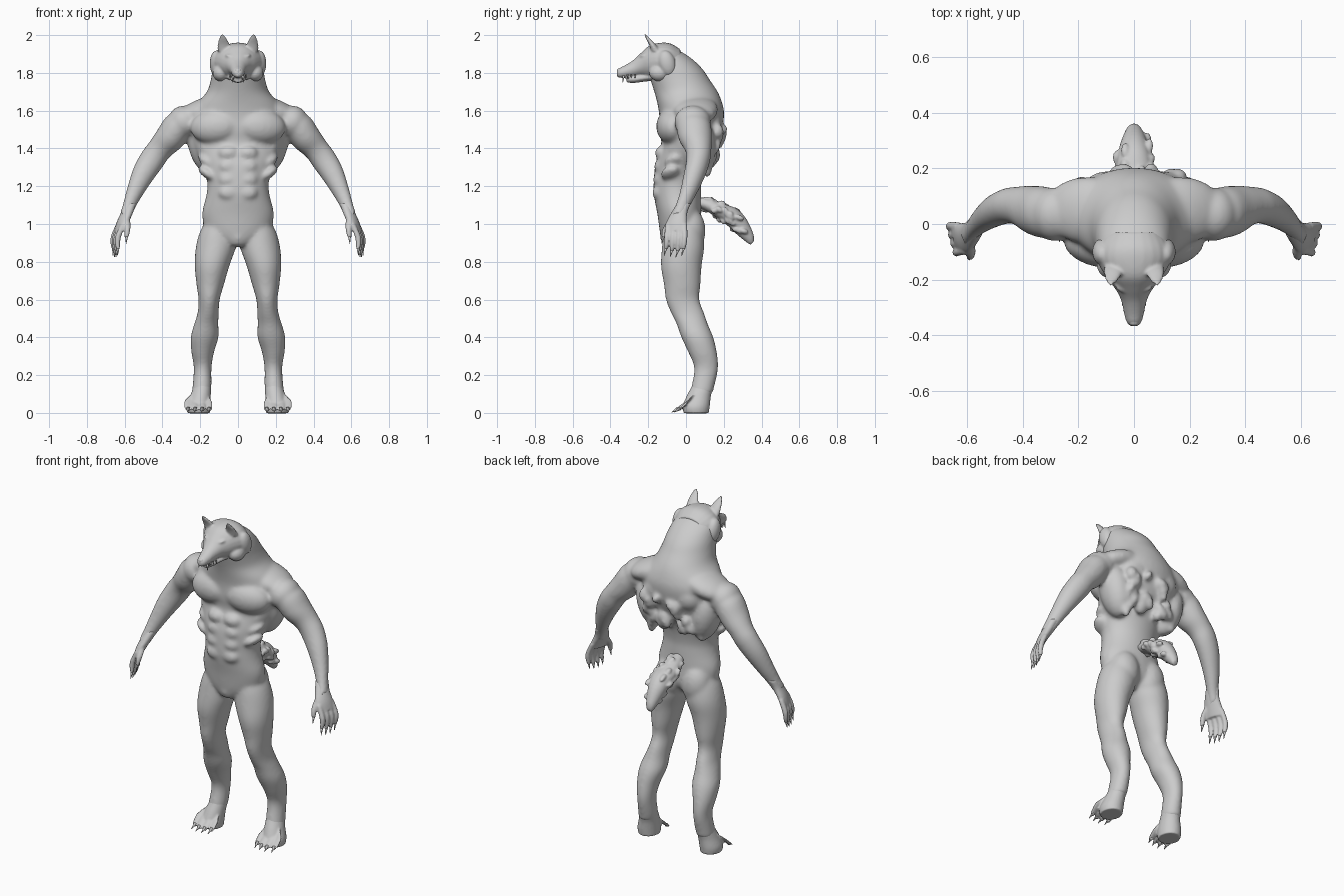
import bpy, bmesh, math, random
from mathutils import Vector, Matrix

random.seed(4)
X, Y, Z = Vector((1, 0, 0)), Vector((0, 1, 0)), Vector((0, 0, 1))
LR = (1, -1)


def ball(bm, c, r, rot=(0, 0, 0), sides=(1,)):
    """Ellipsoid; sides=(1,-1) mirrors it across x."""
    for s in sides:
        m = Matrix.Diagonal((s, 1, 1, 1)) @ Matrix.Translation(c)
        for a, ax in zip(rot, 'XYZ'):
            m = m @ Matrix.Rotation(math.radians(a), 4, ax)
        m = m @ Matrix.Diagonal((*r, 1))
        bmesh.ops.create_uvsphere(bm, u_segments=20, v_segments=12, radius=1, matrix=m)


def loft(bm, pts, u=X, v=Y, s=1, n=24, sub=4):
    """Smooth tube through (x, y, z, ru, rv) stations with section axes u, v."""
    st = []
    for i in range(len(pts) - 1):
        p = [pts[max(0, min(len(pts) - 1, i + k))] for k in (-1, 0, 1, 2)]
        for k in range(sub):
            t = k / sub
            st.append([0.5 * (2 * b + (c - a) * t + (2 * a - 5 * b + 4 * c - d) * t * t
                              + (3 * b - a - 3 * c + d) * t ** 3) for a, b, c, d in zip(*p)])
    st.append(pts[-1])
    rings = []
    for x, y, z, ru, rv in st:
        ring = []
        for k in range(n):
            a = 2 * math.pi * k / n
            q = Vector((x, y, z)) + u * (ru * math.cos(a)) + v * (rv * math.sin(a))
            ring.append(bm.verts.new((q.x * s, q.y, q.z)))
        rings.append(ring)
    for a, b in zip(rings, rings[1:]):
        for k in range(n):
            bm.faces.new((a[k], a[(k + 1) % n], b[(k + 1) % n], b[k]))
    bm.faces.new(rings[0][::-1])
    bm.faces.new(rings[-1])


def spike(bm, a, b, r, s=1):
    """Cone from a to b, for claws and teeth."""
    a, b = Vector((a[0] * s, *a[1:])), Vector((b[0] * s, *b[1:]))
    d = b - a
    m = Matrix.Translation((a + b) / 2) @ d.to_track_quat('Z', 'Y').to_matrix().to_4x4()
    bmesh.ops.create_cone(bm, cap_ends=True, segments=10, radius1=r, radius2=0.001,
                          depth=d.length, matrix=m)


def finish(bm, name, voxel=0, smooth=4):
    """Make the object; with a voxel size its overlapping parts fuse into one skin."""
    bmesh.ops.recalc_face_normals(bm, faces=bm.faces)
    for f in bm.faces:
        f.smooth = True
    me = bpy.data.meshes.new(name)
    bm.to_mesh(me)
    bm.free()
    ob = bpy.data.objects.new(name, me)
    bpy.context.collection.objects.link(ob)
    if voxel:
        r = ob.modifiers.new("fuse", 'REMESH')
        r.mode, r.voxel_size, r.use_smooth_shade = 'VOXEL', voxel, True
        m = ob.modifiers.new("soften", 'SMOOTH')
        m.factor, m.iterations = 0.5, smooth


body, head, hands, feet, claws, teeth, eyes, nose, tail = (bmesh.new() for _ in range(9))

# torso and thick neck: z, centre y, half width, half depth
loft(body, [(0, y, z, rx, ry) for z, y, rx, ry in (
    (.885, -.05, .05, .07), (.95, -.03, .16, .107), (1.05, -.035, .19, .116), (1.15, -.045, .168, .125),
    (1.22, -.045, .163, .126), (1.32, -.028, .19, .134), (1.42, .015, .238, .146),
    (1.50, .025, .252, .165), (1.58, .03, .245, .172), (1.64, .02, .215, .172),
    (1.70, 0, .165, .168), (1.76, -.03, .145, .158), (1.82, -.06, .135, .148),
    (1.88, -.095, .118, .12), (1.93, -.13, .08, .075))], n=40)
# chest, shoulders, trapezius, lats, buttocks
ball(body, (.12, -.078, 1.515), (.135, .078, .092), (0, 5, 10), LR)
ball(body, (.285, .035, 1.54), (.085, .098, .088), (0, 35, 0), LR)
ball(body, (.17, .05, 1.605), (.16, .12, .065), (0, 18, 0), LR)
ball(body, (.185, .06, 1.42), (.08, .095, .16), (0, 14, 0), LR)
ball(body, (.088, .022, .965), (.088, .082, .12), (0, 0, 0), LR)
ball(body, (0, -.08, .935), (.055, .058, .058))
# shallow abdominal rows and ribs
for i in range(4):
    ball(body, (.05, -.128 - .005 * i, 1.375 - .07 * i), (.055, .036, .04), (0, 0, 0), LR)
for i in range(3):
    ball(body, (.165, -.045 - .02 * i, 1.39 - .06 * i), (.06, .045, .026), (0, -35, 35), LR)
# ragged back muscles: shoulder blades and slanted folds
ball(body, (.10, .12, 1.53), (.085, .07, .08), (0, 25, 0), LR)
for i in range(26):
    x, z = random.uniform(.03, .18), random.uniform(1.30, 1.52)
    y = .092 + .36 * (z - 1.29) + .025 - .9 * x * x
    ball(body, (x * random.choice(LR), y, z), (random.uniform(.022, .035), .032, random.uniform(.03, .065)),
         (12, random.uniform(-50, 50), 0))

# head: skull to muzzle, then lower jaw, cheeks and brows
loft(head, [(0, y, z, rx, rz) for y, z, rx, rz in (
    (-.03, 1.84, .10, .085), (-.08, 1.855, .128, .10), (-.13, 1.86, .132, .10), (-.19, 1.857, .10, .09),
    (-.235, 1.845, .066, .064), (-.275, 1.825, .046, .046), (-.32, 1.808, .036, .034),
    (-.352, 1.80, .027, .026), (-.366, 1.797, .014, .015))], X, Z)
loft(head, [(0, y, z, rx, .02) for y, z, rx in (
    (-.15, 1.78, .075), (-.22, 1.774, .05), (-.27, 1.767, .036), (-.315, 1.768, .022))], X, Z)
ball(head, (.115, -.10, 1.85), (.035, .045, .07), (15, 0, 0), LR)
ball(head, (.09, -.14, 1.80), (.045, .055, .045), (0, 0, 0), LR)
ball(head, (.038, -.23, 1.884), (.034, .018, .011), (0, -22, 20), LR)
ball(eyes, (.042, -.236, 1.866), (.013, .011, .008), (0, -20, 20), LR)
ball(nose, (0, -.352, 1.81), (.018, .014, .014))

for s in LR:
    # ear: thin leaf facing forward and outward
    loft(head, [(.072, -.16, 1.915, .036, .025), (.076, -.178, 1.95, .032, .018),
                (.08, -.2, 1.98, .022, .011), (.083, -.217, 2.004, .007, .006)], s=s)
    # arm
    loft(body, [(.25, .035, 1.565, .05, .07), (.31, .04, 1.525, .08, .092), (.365, .05, 1.45, .078, .088),
                (.415, .065, 1.395, .067, .07), (.455, .065, 1.34, .068, .064), (.505, .045, 1.26, .061, .058),
                (.55, .012, 1.165, .046, .046), (.58, -.02, 1.09, .035, .038), (.60, -.04, 1.04, .03, .042)],
         Vector((.8, 0, .6)), Y, s)
    # palm, set diagonally, with clawed fingers and thumb
    loft(hands, [(.57, -.01, 1.11, .038, .032), (.588, -.035, 1.06, .044, .031), (.61, -.05, 1.01, .056, .028),
                 (.628, -.055, .965, .056, .022)], Vector((.33, .94, 0)), Vector((.94, -.33, 0)), s)
    for i in range(4):
        x, y, d = .008 * i, -.10 + .031 * i, .012 * (i in (1, 2))
        loft(hands, [(.606 + x, y * .9 - .003, 1.0, .016, .016), (.632 + x, y, .94, .016, .015),
                     (.638 + x, y - .002, .90, .014, .014), (.634 + x, y - .006, .866 - d, .01, .01)], s=s, n=12)
        spike(claws, (.635 + x, y - .005, .878 - d), (.638 + x, y - .016, .832 - d * .7), .009, s)
    loft(hands, [(.592, -.06, 1.04, .02, .022), (.586, -.105, .98, .017, .017),
                 (.59, -.12, .93, .011, .011)], s=s, n=12)
    spike(claws, (.59, -.118, .94), (.592, -.13, .895), .009, s)
    # leg
    loft(body, [(.09, -.015, 1.04, .06, .08), (.105, -.015, .97, .092, .10), (.117, -.015, .88, .106, .112),
                (.137, -.025, .78, .092, .108), (.147, -.02, .68, .073, .097), (.153, -.018, .60, .056, .089),
                (.158, .008, .53, .056, .088), (.168, .033, .47, .064, .083), (.177, .06, .40, .074, .085),
                (.187, .088, .32, .06, .076), (.187, .107, .24, .047, .064), (.19, .092, .15, .05, .061),
                (.195, .08, .10, .05, .06)], s=s, n=28)
    ball(body, (.152, -.055, .605), (.045, .05, .06), sides=(s,))
    # foot
    loft(feet, [(.188, .10, .18, .04, .052), (.19, .088, .14, .047, .058), (.198, .068, .09, .054, .064),
                (.207, .054, .035, .062, .072), (.207, .054, -.002, .058, .066)], s=s)
    for i in range(4):
        x, y = .153 + .037 * i, -.03 - .012 * (i in (1, 2))
        loft(feet, [(.178 + .017 * i, .045, .095, .02, .02), (x + .003, .005, .055, .02, .021),
                    (x, y, .024, .018, .018), (x, y - .014, .014, .009, .009)], X, Vector((0, .5, .866)), s, 12)
        spike(claws, (x, y, .024), (x + .004, y - .034, .003), .01, s)
    # fangs and side teeth
    spike(teeth, (.026, -.33, 1.785), (.03, -.335, 1.75), .007, s)
    spike(teeth, (.02, -.305, 1.77), (.027, -.312, 1.80), .006, s)
    for i in range(3):
        spike(teeth, (.034 + .004 * i, -.31 + .02 * i, 1.79), (.037 + .004 * i, -.31 + .02 * i, 1.772), .005, s)

# shaggy tail
path = [(0, .05, 1.12, .03, .03), (0, .11, 1.105, .045, .033), (0, .18, 1.072, .062, .042),
        (0, .24, 1.04, .06, .05), (0, .29, .99, .048, .048), (0, .338, .927, .028, .03),
        (0, .352, .90, .014, .014)]
loft(tail, path, X, Vector((0, .6, .8)))
for i in range(36):
    x, y, z, ru, rv = random.choice(path[1:-2])
    a, d = random.uniform(0, 6.28), random.uniform(-.02, .03)
    ball(tail, (ru * math.cos(a), y + d + rv * .6 * math.sin(a), z - d * .7 + rv * .8 * math.sin(a)),
         (random.uniform(.011, .018), random.uniform(.016, .03), random.uniform(.01, .016)),
         (random.uniform(-70, 0), 0, 0))

finish(body, "body", .009, 14)
finish(head, "head", .006, 6)
finish(hands, "hands", .006, 3)
finish(feet, "feet", .006, 3)
finish(tail, "tail", .006, 3)
for bm, name in ((claws, "claws"), (teeth, "teeth"), (eyes, "eyes"), (nose, "nose")):
    finish(bm, name)
